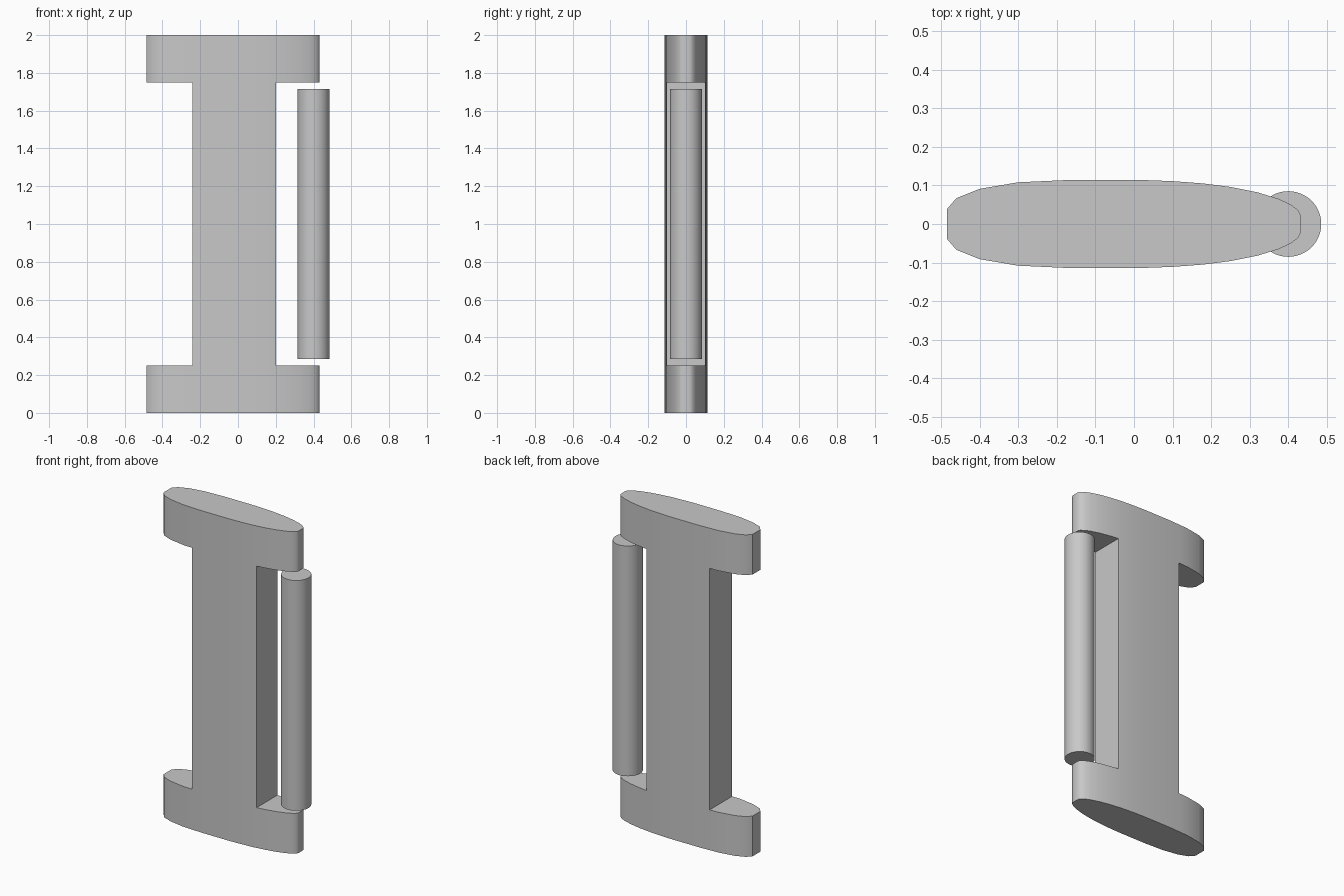
import bpy
import bmesh
from math import radians

if "Cube" in bpy.data.objects:
    bpy.data.objects.remove(bpy.data.objects["Cube"], do_unlink=True)

GREY = (0.58, 0.58, 0.58, 1)
grey = bpy.data.materials.new("plain grey")
grey.use_nodes = True
grey.diffuse_color = GREY
grey.node_tree.nodes["Principled BSDF"].inputs["Base Color"].default_value = GREY


def finish(obj):
    """Give a part its colour and smooth its curved sides."""
    obj.data.materials.append(grey)
    bpy.ops.object.select_all(action='DESELECT')
    obj.select_set(True)
    bpy.context.view_layer.objects.active = obj
    bpy.ops.object.shade_smooth_by_angle(angle=radians(30))


def raise_faces(bm, faces, height):
    """Extrude faces straight up and return the new top faces."""
    new = bmesh.ops.extrude_face_region(bm, geom=faces)["geom"]
    verts = [v for v in new if isinstance(v, bmesh.types.BMVert)]
    bmesh.ops.translate(bm, verts=verts, vec=(0, 0, height))
    return [f for f in new if isinstance(f, bmesh.types.BMFace)]


# Half outline of the body seen from above, left end to right end
HALF = [(-0.485, 0.038), (-0.46, 0.067), (-0.40, 0.091), (-0.30, 0.108),
        (-0.17, 0.114), (0.02, 0.114), (0.10, 0.111), (0.18, 0.105),
        (0.25, 0.096), (0.32, 0.082), (0.375, 0.065), (0.405, 0.051),
        (0.425, 0.036), (0.432, 0.022)]
WEB = (-0.24, 0.20)
FLANGE = 0.25
MIDDLE = 1.0

# Body: lower flange and half of the web, mirrored upwards
bm = bmesh.new()
outline = HALF + [(x, -y) for x, y in reversed(HALF)]
bm.faces.new([bm.verts.new((x, y, 0)) for x, y in outline])
for x in WEB:
    bmesh.ops.bisect_plane(bm, geom=bm.verts[:] + bm.edges[:] + bm.faces[:],
                           plane_co=(x, 0, 0), plane_no=(1, 0, 0))
floor = bm.faces[:]
flange_top = raise_faces(bm, floor, FLANGE)
# Keep the underside closed if the extrusion moved it away
if not any(all(v.co.z == 0 for v in f.verts) for f in bm.faces):
    rim = [e for e in bm.edges if all(v.co.z == 0 for v in e.verts)]
    bmesh.ops.contextual_create(bm, geom=rim)
web = [f for f in flange_top
       if WEB[0] < f.calc_center_median().x < WEB[1]]
web_top = raise_faces(bm, web, MIDDLE - FLANGE)
bmesh.ops.delete(bm, geom=web_top, context='FACES_ONLY')

# Remove any hidden face left under the web
hidden = [f for f in bm.faces
          if all(abs(v.co.z - FLANGE) < 1e-5 for v in f.verts)
          and WEB[0] < f.calc_center_median().x < WEB[1]]
if hidden:
    bmesh.ops.delete(bm, geom=hidden, context='FACES_ONLY')
bmesh.ops.recalc_face_normals(bm, faces=bm.faces)
mesh = bpy.data.meshes.new("body")
bm.to_mesh(mesh)
bm.free()
body = bpy.data.objects.new("body", mesh)
bpy.context.collection.objects.link(body)

centre = bpy.data.objects.new("mirror_centre", None)
centre.location.z = MIDDLE
centre.hide_render = True
bpy.context.collection.objects.link(centre)
mirror = body.modifiers.new("mirror", 'MIRROR')
mirror.use_axis = (False, False, True)
mirror.mirror_object = centre
mirror.merge_threshold = 0.0005
finish(body)

# Round bar standing free beside the web
bpy.ops.mesh.primitive_cylinder_add(vertices=48, radius=0.085, depth=1.43,
                                    location=(0.4, 0, 1.0))
bar = bpy.context.object
bar.name = "side_bar"
finish(bar)
